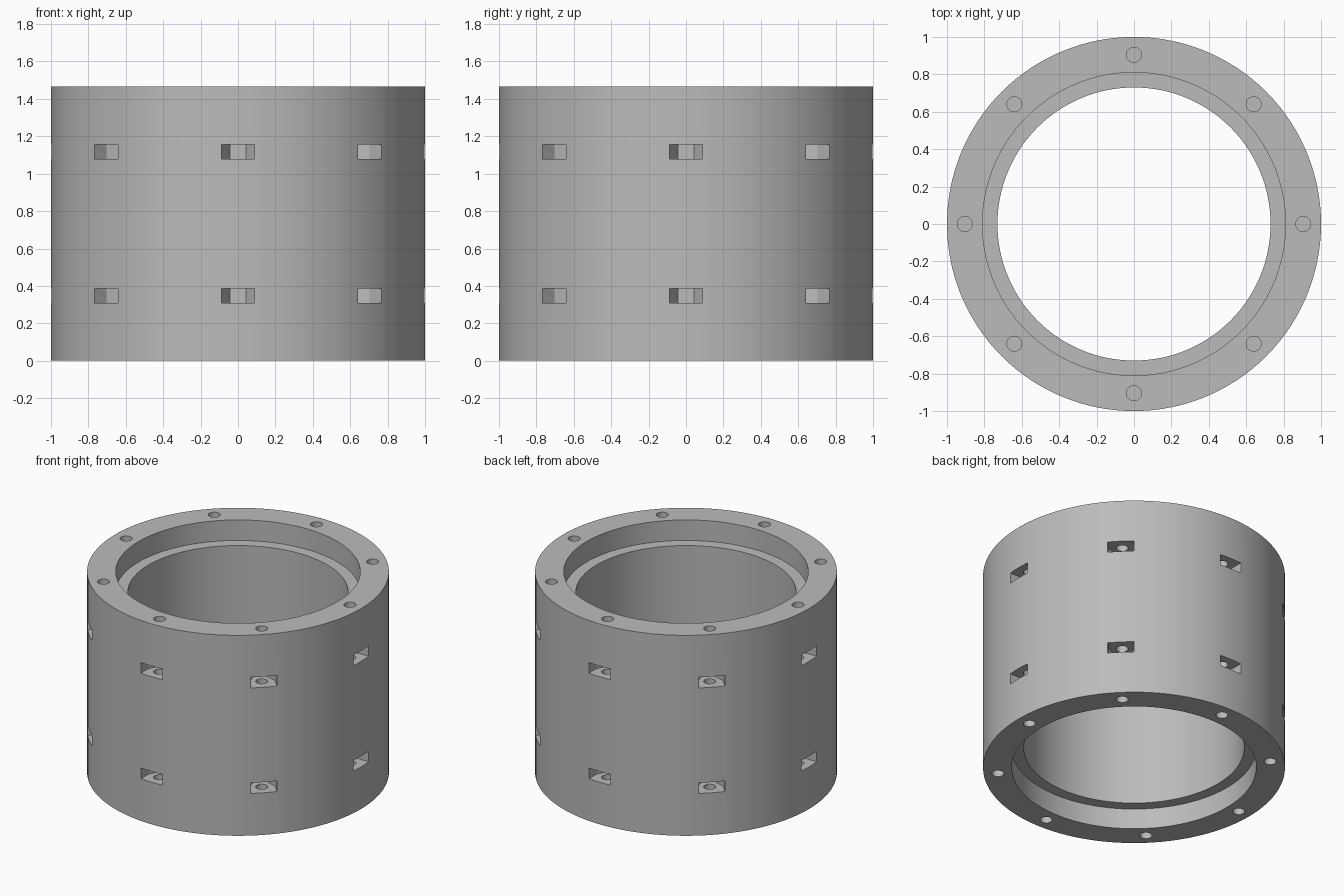
import bpy, bmesh
from math import cos, sin, pi, radians
from mathutils import Matrix, Vector

cube = bpy.data.objects.get("Cube")
if cube:
    bpy.data.objects.remove(cube, do_unlink=True)

HEIGHT, OUTER, BORE, RECESS = 1.465, 1.0, 0.73, 0.81
RECESS_DEPTH = 0.15
BOLT_RING, BOLT_R, BOLT_DEPTH = 0.905, 0.04, 0.5
NUT_R, NUT_H, NUT_Z = 0.0875, 0.078, 0.347
BOLTS = 8
SEGMENTS = 128

grey = bpy.data.materials.new("light grey")
grey.use_nodes = True
colour = (0.5, 0.5, 0.5, 1)
grey.diffuse_color = colour
grey.node_tree.nodes["Principled BSDF"].inputs["Base Color"].default_value = colour


def to_object(name, bm):
    bmesh.ops.recalc_face_normals(bm, faces=bm.faces)
    mesh = bpy.data.meshes.new(name)
    bm.to_mesh(mesh)
    bm.free()
    mesh.materials.append(grey)
    obj = bpy.data.objects.new(name, mesh)
    bpy.context.collection.objects.link(obj)
    return obj


def lathe(name, profile):
    """Revolve a closed (radius, z) outline around the z axis."""
    bm = bmesh.new()
    rings = [[bm.verts.new((r * cos(a), r * sin(a), z)) for r, z in profile]
             for a in (2 * pi * i / SEGMENTS for i in range(SEGMENTS))]
    for i, ring in enumerate(rings):
        after = rings[(i + 1) % SEGMENTS]
        for j in range(len(profile)):
            k = (j + 1) % len(profile)
            bm.faces.new((ring[j], after[j], after[k], ring[k]))
    return to_object(name, bm)


# Ring body with a stepped recess at each end
top = HEIGHT - RECESS_DEPTH
body = lathe("ring_body", [
    (OUTER, 0), (OUTER, HEIGHT), (RECESS, HEIGHT), (RECESS, top),
    (BORE, top), (BORE, RECESS_DEPTH), (RECESS, RECESS_DEPTH), (RECESS, 0)])

# Nut pockets: half hexagon at the back, straight walls out through the side
nuts = bmesh.new()
outline = [(BOLT_RING + NUT_R * cos(a), NUT_R * sin(a))
           for a in (radians(d) for d in (90, 150, 210, 270))]
outline += [(1.1, -NUT_R), (1.1, NUT_R)]
holes = bmesh.new()
for i in range(BOLTS):
    turn = Matrix.Rotation(2 * pi * i / BOLTS, 4, 'Z')
    for z in (NUT_Z, HEIGHT - NUT_Z):
        base = [nuts.verts.new(turn @ Vector((x, y, z - NUT_H / 2))) for x, y in outline]
        face = nuts.faces.new(base)
        extruded = bmesh.ops.extrude_face_region(nuts, geom=[face])["geom"]
        bmesh.ops.translate(nuts, vec=(0, 0, NUT_H),
                            verts=[v for v in extruded if isinstance(v, bmesh.types.BMVert)])
    # Blind bolt holes from each end
    for z in (0, HEIGHT):
        bmesh.ops.create_cone(holes, cap_ends=True, segments=32, radius1=BOLT_R,
                              radius2=BOLT_R, depth=2 * BOLT_DEPTH,
                              matrix=turn @ Matrix.Translation((BOLT_RING, 0, z)))

# Cut the pockets and holes
bpy.context.view_layer.objects.active = body
body.select_set(True)
for cutter in (to_object("nut_pocket_cutter", nuts), to_object("bolt_hole_cutter", holes)):
    cutter.hide_render = True
    cut = body.modifiers.new(cutter.name, 'BOOLEAN')
    cut.operation, cut.solver, cut.object = 'DIFFERENCE', 'EXACT', cutter
    bpy.ops.object.modifier_apply(modifier=cut.name)
    bpy.data.objects.remove(cutter, do_unlink=True)

bpy.ops.object.shade_smooth_by_angle(angle=radians(25))
